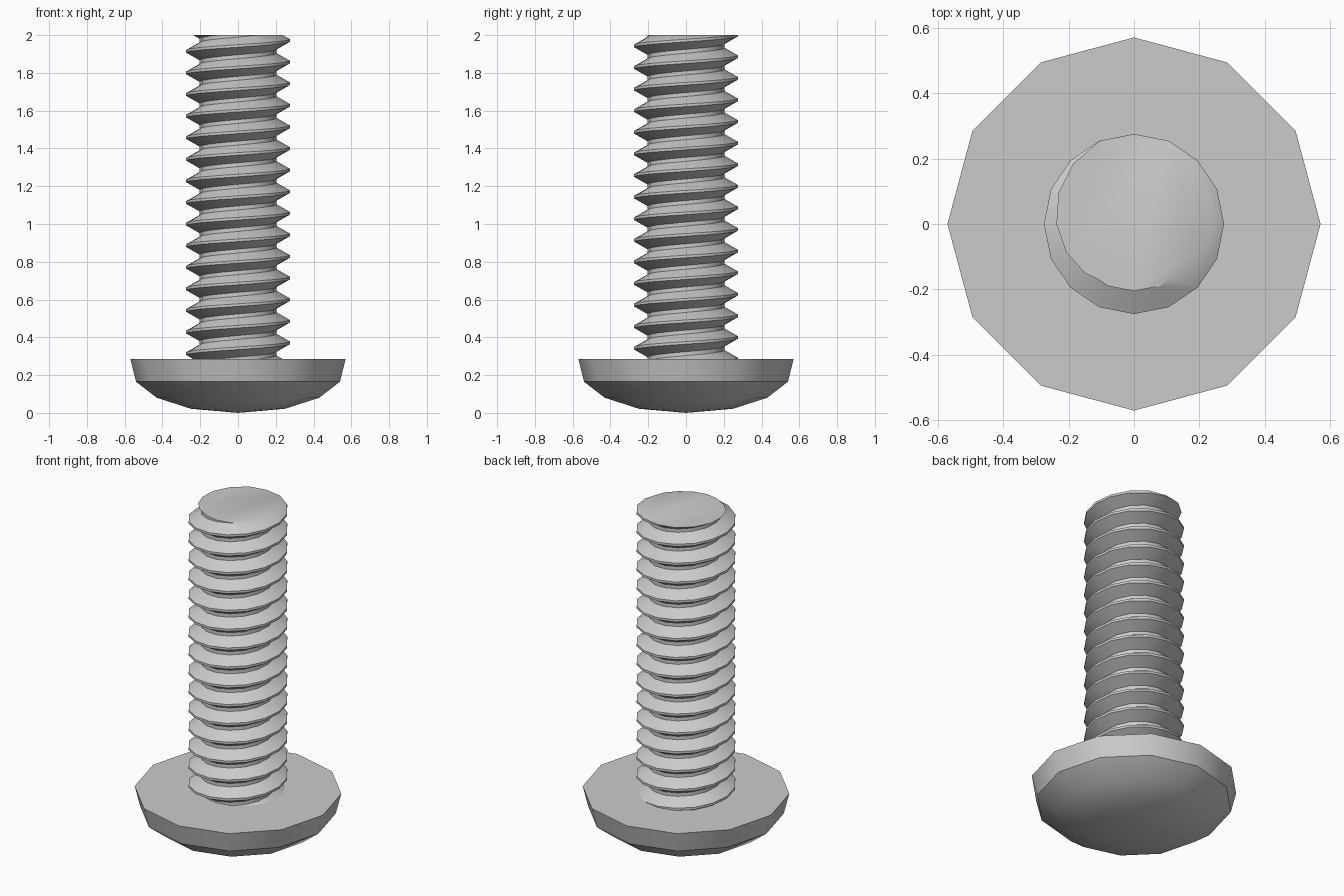
import bpy, bmesh
from math import cos, sin, pi, radians
from mathutils import Vector

cube = bpy.data.objects.get("Cube")
if cube:
    bpy.data.objects.remove(cube, do_unlink=True)

steel = bpy.data.materials.new("plain_grey_steel")
GREY = (0.6, 0.6, 0.6, 1)
steel.diffuse_color = GREY
steel.use_nodes = True
steel.node_tree.nodes["Principled BSDF"].inputs["Base Color"].default_value = GREY


def finish(bm, name, angle):
    bmesh.ops.recalc_face_normals(bm, faces=bm.faces)
    mesh = bpy.data.meshes.new(name)
    bm.to_mesh(mesh)
    bm.free()
    mesh.materials.append(steel)
    obj = bpy.data.objects.new(name, mesh)
    bpy.context.collection.objects.link(obj)
    bpy.ops.object.select_all(action='DESELECT')
    obj.select_set(True)
    bpy.context.view_layer.objects.active = obj
    bpy.ops.object.shade_smooth_by_angle(angle=radians(angle))


# Domed twelve-sided head, lathed from its profile (radius, height)
HEAD_TOP = 0.285
profile = [(0.0, 0.0), (0.25, 0.022), (0.43, 0.08), (0.54, 0.165),
           (0.57, HEAD_TOP), (0.0, HEAD_TOP)]
bm = bmesh.new()
verts = [bm.verts.new((r, 0, z)) for r, z in profile]
edges = [bm.edges.new(pair) for pair in zip(verts, verts[1:])]
bmesh.ops.spin(bm, geom=verts + edges, cent=(0, 0, 0), axis=(0, 0, 1),
               angle=2 * pi, steps=12, use_duplicate=False)
bmesh.ops.remove_doubles(bm, verts=bm.verts, dist=0.0005)
finish(bm, "screw_head", 35)

# Right-handed threaded shank: a ridge profile swept along a helix
PITCH = (2 - HEAD_TOP) / 15
ROOT, CREST = 0.205, 0.275
STEPS = 16
ridge = [(ROOT, -0.5), (ROOT, -0.41), (CREST, -0.06),
         (CREST, 0.06), (ROOT, 0.41), (ROOT, 0.5)]
bm = bmesh.new()
previous = None
for i in range(-2 * STEPS, 17 * STEPS + 1):
    turn = i / STEPS
    a = 2 * pi * turn
    base = HEAD_TOP + PITCH * (turn - 0.25)    # crest meets the tip at the back
    row = [bm.verts.new((r * cos(a), r * sin(a), base + PITCH * h)) for r, h in ridge]
    if previous:
        for k in range(len(ridge) - 1):
            bm.faces.new((previous[k], row[k], row[k + 1], previous[k + 1]))
    previous = row
bmesh.ops.remove_doubles(bm, verts=bm.verts, dist=0.0005)

# Trim both ends square and close them
for height, direction in ((2.0, 1), (HEAD_TOP - 0.04, -1)):
    cut = bmesh.ops.bisect_plane(
        bm, geom=bm.verts[:] + bm.edges[:] + bm.faces[:], dist=1e-5,
        plane_co=Vector((0, 0, height)), plane_no=Vector((0, 0, direction)),
        clear_outer=True)
    rim = [e for e in cut["geom_cut"] if isinstance(e, bmesh.types.BMEdge)]
    bmesh.ops.holes_fill(bm, edges=rim, sides=0)
finish(bm, "threaded_shank", 32)
